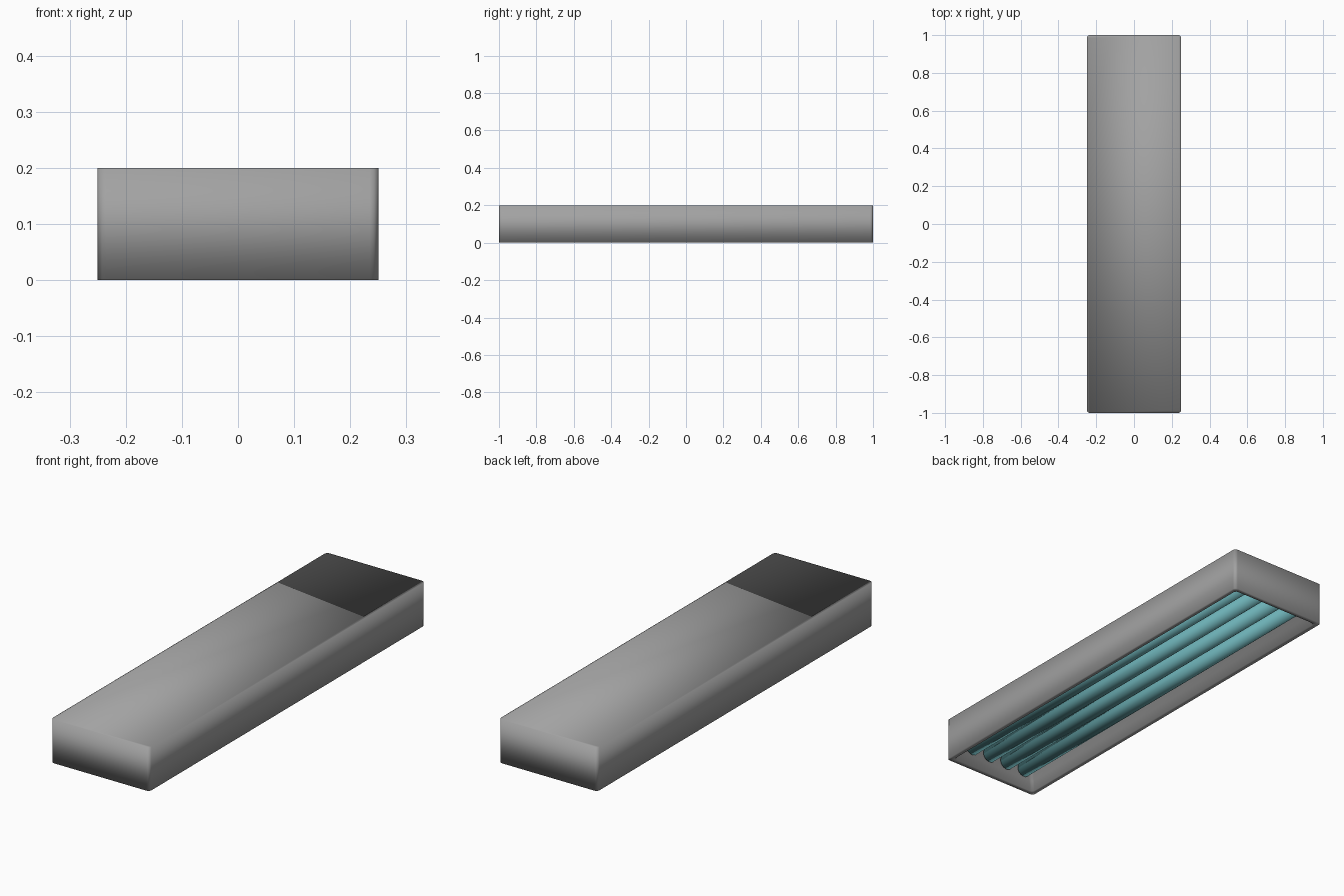
import bpy, bmesh, math

if "Cube" in bpy.data.objects:
    bpy.data.objects.remove(bpy.data.objects["Cube"])


def material(name, rgb):
    m = bpy.data.materials.new(name)
    m.diffuse_color = (*rgb, 1.0)
    m.use_nodes = True
    m.node_tree.nodes["Principled BSDF"].inputs["Base Color"].default_value = m.diffuse_color
    return m


grey = material("housing grey", (0.36, 0.36, 0.36))
teal = material("tube teal", (0.15, 0.43, 0.46))


def add_object(name, bm, mat):
    bmesh.ops.recalc_face_normals(bm, faces=bm.faces)
    for f in bm.faces:
        f.smooth = True
    mesh = bpy.data.meshes.new(name)
    bm.to_mesh(mesh)
    bm.free()
    mesh.materials.append(mat)
    ob = bpy.data.objects.new(name, mesh)
    bpy.context.collection.objects.link(ob)
    return ob


def rounded_ring(bm, hx, hy, z, r, steps=3):
    """Ring of vertices round a rectangle with rounded corners."""
    ring = []
    for i, (sx, sy) in enumerate([(1, 1), (-1, 1), (-1, -1), (1, -1)]):
        for k in range(steps + 1):
            a = math.pi / 2 * (i + k / steps)
            ring.append(bm.verts.new((sx * (hx - r) + r * math.cos(a),
                                      sy * (hy - r) + r * math.sin(a), z)))
    return ring


# Housing: closed top, outer wall, thin rim, stepped inner wall and tray
bm = bmesh.new()
profile = [(0.0, 0.2), (0.0, 0.0), (0.022, 0.0), (0.03, 0.045),
           (0.045, 0.05), (0.05, 0.12)]  # inset, height
rings = [rounded_ring(bm, 0.25 - d, 1.0 - d, z, 0.015) for d, z in profile]
for a, b in zip(rings, rings[1:]):
    n = len(a)
    for i in range(n):
        j = (i + 1) % n
        bm.faces.new((a[i], a[j], b[j], b[i]))
bm.faces.new(rings[0])
bm.faces.new(rings[-1])
add_object("lamp_housing", bm, grey)

# Four long tubes inside the tray
for i in range(4):
    bm = bmesh.new()
    bmesh.ops.create_cone(bm, cap_ends=True, segments=24, radius1=0.034,
                          radius2=0.034, depth=1.89)
    ob = add_object(f"light_tube_{i + 1}", bm, teal)
    ob.rotation_euler = (math.pi / 2, 0, 0)
    ob.location = (-0.15 + 0.1 * i, 0, 0.07)
